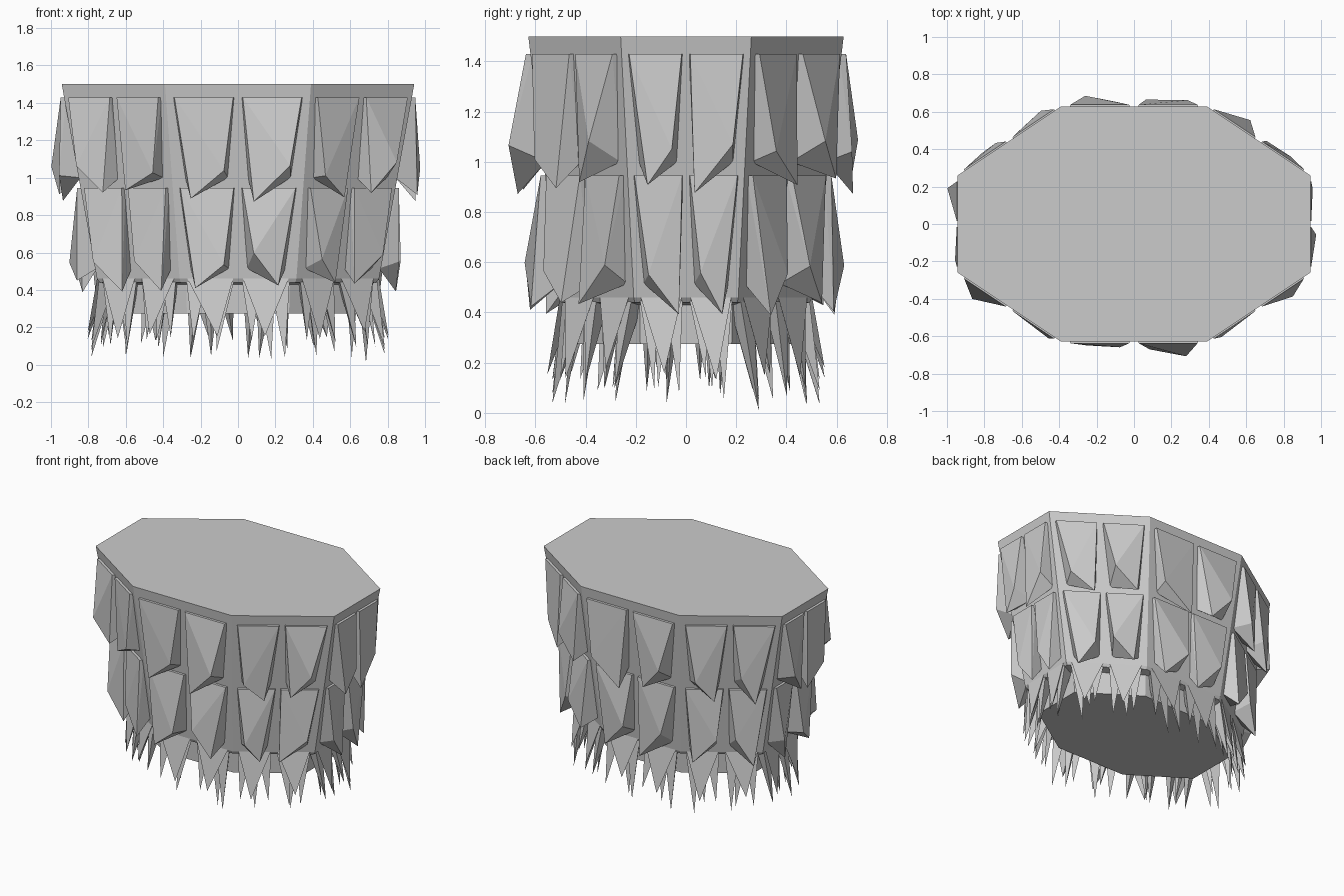
import bpy, bmesh, math, random
from mathutils import Vector

if "Cube" in bpy.data.objects:
    bpy.data.objects.remove(bpy.data.objects["Cube"])

random.seed(11)
A, B, SIDES = 1.02, 0.68, 8          # ellipse radii of the octagonal plan
TOP, LEDGE, FLOOR = 1.5, 0.46, 0.275


def corner(i, s, z):
    a = math.radians(22.5 + 45 * i)
    return Vector((A * s * math.cos(a), B * s * math.sin(a), z))


def scale_at(z):
    return 1.0 - 0.20 * (TOP - z) / (TOP - LEDGE)


def on_face(i, u, z, out=0.0, s=None):
    """Point on side i: u across the face, z height, out along its normal."""
    s = scale_at(z) if s is None else s
    p, q = corner(i, s, z), corner(i + 1, s, z)
    d = (q - p).normalized()
    return p.lerp(q, u) + Vector((d.y, -d.x, 0)) * out


def finish(bm, name):
    bmesh.ops.recalc_face_normals(bm, faces=bm.faces)
    me = bpy.data.meshes.new(name)
    bm.to_mesh(me)
    bm.free()
    ob = bpy.data.objects.new(name, me)
    bpy.context.collection.objects.link(ob)


def hull(bm, pts):
    vs = [bm.verts.new(p) for p in pts]
    r = bmesh.ops.convex_hull(bm, input=vs)
    junk = [g for g in r["geom_interior"] if isinstance(g, bmesh.types.BMVert)]
    bmesh.ops.delete(bm, geom=junk, context='VERTS')


# tapered octagonal body with a recessed base
bm = bmesh.new()
levels = [(1.0, TOP), (0.80, LEDGE), (0.785, 0.44), (0.71, 0.43), (0.70, FLOOR)]
rings = [[bm.verts.new(corner(i, s, z)) for i in range(SIDES)] for s, z in levels]
for r0, r1 in zip(rings, rings[1:]):
    for i in range(SIDES):
        j = (i + 1) % SIDES
        bm.faces.new((r0[i], r0[j], r1[j], r1[i]))
bm.faces.new(rings[0])
bm.faces.new(rings[-1])
finish(bm, "body")

TILES = [(0.05, 0.475), (0.525, 0.95)]   # two tufts across each side
uni = random.uniform

# two rows of shaggy wedges with a thin top lip, jutting out at a skewed tip
for name, zt in (("upper_shag", 1.43), ("middle_shag", 0.945)):
    bm = bmesh.new()
    for i in range(SIDES):
        for u0, u1 in TILES:
            w = u1 - u0
            tip_u, side_u = uni(0.66, 0.92), uni(0.1, 0.3)
            if random.random() < 0.4:
                tip_u, side_u = 1 - tip_u, 1 - side_u
            hull(bm, [
                on_face(i, u0, zt, -0.01), on_face(i, u1, zt, -0.01),
                on_face(i, u0 + .02 * w, zt, 0.018),
                on_face(i, u1 - .02 * w, zt, 0.018),
                on_face(i, u0 + .12 * w, zt - .43, -0.01),
                on_face(i, u1 - .12 * w, zt - .43, -0.01),
                on_face(i, u0 + w * tip_u, zt - uni(0.49, 0.56), uni(0.09, 0.125)),
                on_face(i, u0 + w * side_u, zt - uni(0.34, 0.42), uni(0.08, 0.138))])
    finish(bm, name)


# hanging fringe: a flat outer blade and slimmer inner prongs per tuft
def prong(bm, i, ua, ub, tip_u, z0, z1, o0, o1, lean):
    hull(bm, [on_face(i, ua, z0, o0, .8), on_face(i, ub, z0, o0, .8),
              on_face(i, (ua + ub) / 2, z0, o1, .8),
              on_face(i, tip_u, z1, o0 + lean, .8)])


bm = bmesh.new()
lowest = True
for i in range(SIDES):
    for u0, u1 in TILES:
        w = u1 - u0
        prong(bm, i, u0 + .04 * w, u1 - .04 * w, u0 + w * uni(.35, .65),
              0.46, uni(.12, .18), 0.0, -0.07, 0.05)
        for f, out, lean in ((0.22, -.01, .04), (0.5, -.05, .03), (0.78, -.01, .04)):
            tip = 0.01 if lowest else uni(.03, .16)
            lowest = False
            prong(bm, i, u0 + w * (f - .2), u0 + w * (f + .2),
                  u0 + w * (f + uni(-.18, .18)), 0.45, tip, out, -0.10, lean)
finish(bm, "bottom_fringe")
